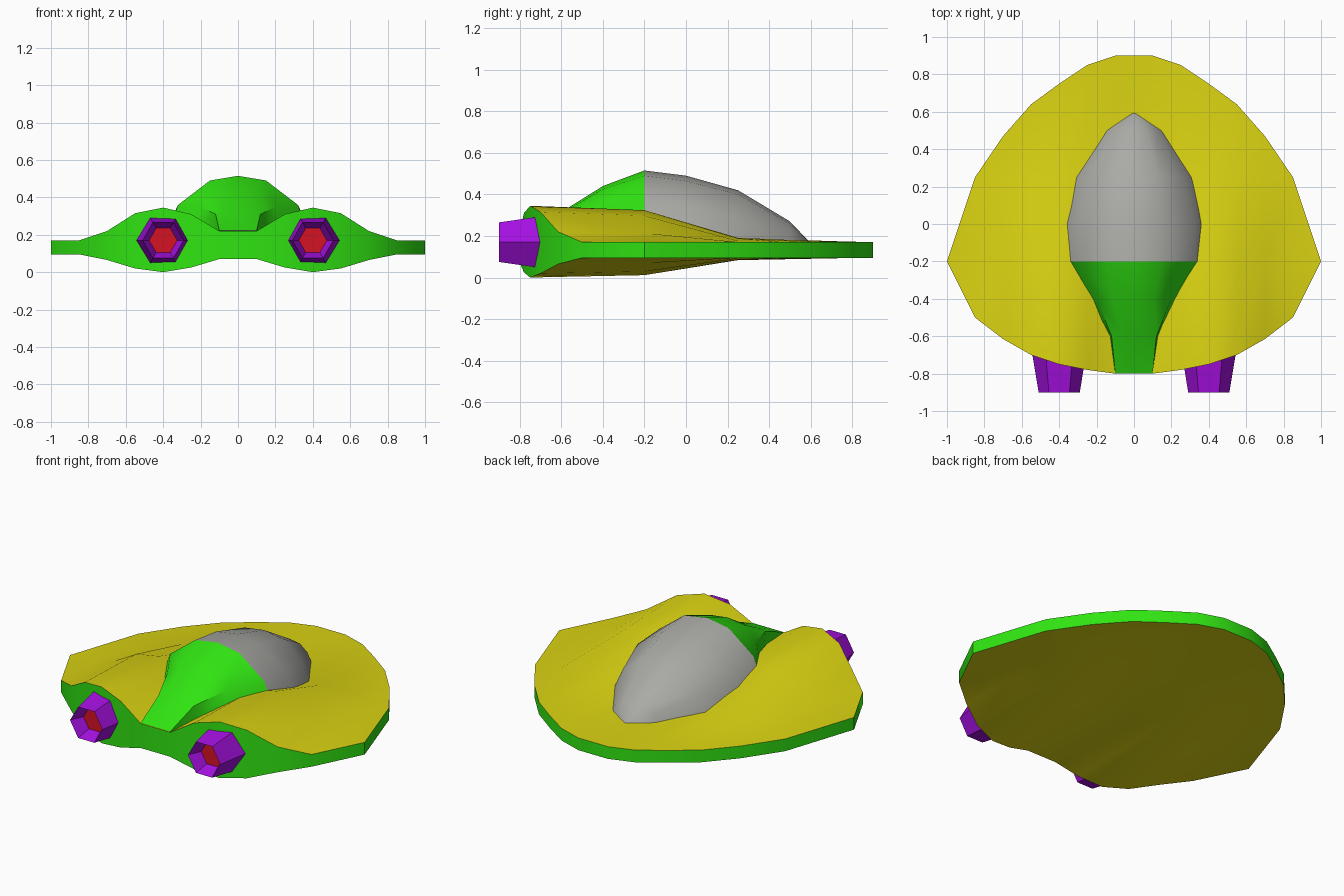
import bpy, bmesh, math

cube = bpy.data.objects.get("Cube")
if cube:
    bpy.data.objects.remove(cube, do_unlink=True)


def material(name, rgb):
    m = bpy.data.materials.new(name)
    m.use_nodes = True
    m.diffuse_color = (*rgb, 1)
    m.node_tree.nodes["Principled BSDF"].inputs["Base Color"].default_value = (*rgb, 1)
    return m


YELLOW = material("yellow", (0.70, 0.65, 0.006))
GREEN = material("green", (0.03, 0.78, 0.006))
GRAY = material("gray", (0.40, 0.40, 0.38))
PURPLE = material("purple", (0.37, 0.005, 0.74))
RED = material("red", (0.66, 0.006, 0.017))


def finish(name, bm, mats, angle):
    """Weld, orient and shade a mesh, then link it."""
    bmesh.ops.remove_doubles(bm, verts=bm.verts, dist=0.0005)
    bmesh.ops.recalc_face_normals(bm, faces=bm.faces)
    mesh = bpy.data.meshes.new(name)
    bm.to_mesh(mesh)
    bm.free()
    for m in mats:
        mesh.materials.append(m)
    obj = bpy.data.objects.new(name, mesh)
    bpy.context.collection.objects.link(obj)
    bpy.ops.object.select_all(action='DESELECT')
    obj.select_set(True)
    bpy.context.view_layer.objects.active = obj
    bpy.ops.object.shade_smooth_by_angle(angle=math.radians(angle))
    return obj


def bridge(bm, a, b, closed=False, mat=0):
    """Quads between two rows of vertices."""
    n = len(a)
    for i in range(n if closed else n - 1):
        j = (i + 1) % n
        bm.faces.new((a[i], a[j], b[j], b[i])).material_index = mat


# Hull: columns of x, front y, back y, upper swell, lower swell
half = [(0.10, 0.90, -0.80, 0.05, 0.025), (0.25, 0.85, -0.78, 0.14, 0.07),
        (0.40, 0.75, -0.75, 0.175, 0.095), (0.55, 0.64, -0.70, 0.145, 0.075),
        (0.70, 0.47, -0.615, 0.05, 0.03), (0.85, 0.25, -0.50, 0, 0),
        (1.00, -0.20, -0.20, 0, 0)]
columns = [(-c[0], *c[1:]) for c in reversed(half)] + half
bm = bmesh.new()
top, bottom = [], []
for x, front, back, up, down in columns:
    rows = [(back, 1), (-0.2, 0.88), (min(0.25, front), 0.12), (front, 0)]
    top.append([bm.verts.new((x, y, 0.17 + up * k)) for y, k in rows])
    bottom.append([bm.verts.new((x, y, 0.095 - down * k)) for y, k in rows])
for skin in (top, bottom):
    for a, b in zip(skin, skin[1:]):
        bridge(bm, a, b)
for end in (0, -1):
    bridge(bm, [c[end] for c in top], [c[end] for c in bottom], mat=1)
finish("hull", bm, [YELLOW, GREEN], 40)


def shell(name, sections, mat):
    """Mirrored loft; each section is y, ridge height, then half-profile points."""
    bm = bmesh.new()
    rings = []
    for y, ridge, pts in sections:
        profile = [(-x, z) for x, z in reversed(pts)] + [(0, ridge)] + pts
        rings.append([bm.verts.new((x, y, z)) for x, z in profile])
    for a, b in zip(rings, rings[1:]):
        bridge(bm, a, b)
    finish(name, bm, [mat], 40)


# Canopy and rear fairing share their meeting section
middle = (-0.2, 0.515, [(0.15, 0.49), (0.32, 0.36), (0.38, 0.20)])
shell("canopy", [
    middle,
    (0.0, 0.49, [(0.15, 0.465), (0.33, 0.34), (0.38, 0.20)]),
    (0.25, 0.42, [(0.13, 0.40), (0.26, 0.29), (0.315, 0.17)]),
    (0.5, 0.27, [(0.07, 0.26), (0.12, 0.22), (0.15, 0.165)]),
    (0.6, 0.165, [(0, 0.165)] * 3)], GRAY)
shell("rear_fairing", [
    middle,
    (-0.4, 0.44, [(0.11, 0.425), (0.20, 0.35), (0.24, 0.20)]),
    (-0.6, 0.315, [(0.06, 0.315), (0.12, 0.31), (0.13, 0.20)]),
    (-0.8, 0.224, [(0.05, 0.224), (0.10, 0.224), (0.10, 0.20)])], GREEN)

# Hexagonal engines with a recessed red core
for side, sx in (("right", -1), ("left", 1)):
    bm = bmesh.new()
    rings = []
    for y, r in ((-0.70, 0.143), (-0.90, 0.11), (-0.82, 0.075)):
        rings.append([bm.verts.new((sx * 0.4 + r * math.cos(a), y, 0.17 + r * math.sin(a)))
                      for a in (i * math.pi / 3 for i in range(6))])
    for a, b in zip(rings, rings[1:]):
        bridge(bm, a, b, closed=True)
    bm.faces.new(rings[0])
    bm.faces.new(rings[-1]).material_index = 1
    finish(side + "_engine", bm, [PURPLE, RED], 30)
